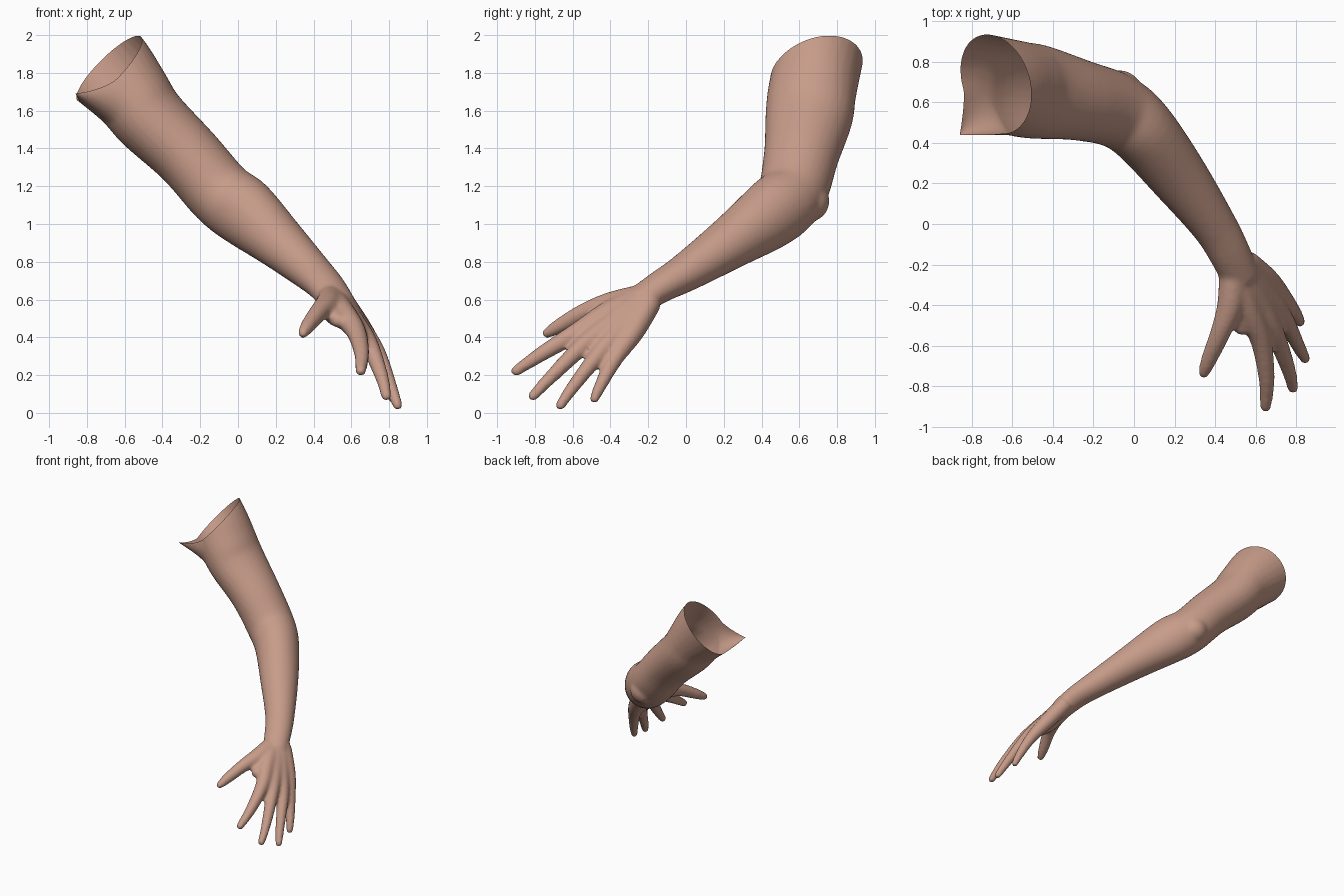
import bpy, bmesh, math
from mathutils import Vector, Matrix

cube = bpy.data.objects.get("Cube")
if cube:
    bpy.data.objects.remove(cube)

SIDES, STEPS = 28, 5
UP = Vector((0, 0, 1))


def spline(stations):
    """Smooth curve through stations of (x, y, z, side radius, upper radius)."""
    s = [stations[0]] + stations + [stations[-1]]
    out = []
    for i in range(1, len(s) - 2):
        for k in range(STEPS):
            t = k / STEPS
            out.append([0.5 * (2 * b + (c - a) * t + (2 * a - 5 * b + 4 * c - d) * t * t
                               + (3 * b - a - 3 * c + d) * t ** 3)
                        for a, b, c, d in zip(*s[i - 1:i + 3])])
    return out + [list(stations[-1])]


def loft(bm, stations):
    """Closed tube with an oval section that follows the stations."""
    path = spline(stations)
    centres = [Vector(p[:3]) for p in path]
    rings = []
    for i, p in enumerate(path):
        t = (centres[min(i + 1, len(path) - 1)] - centres[max(i - 1, 0)]).normalized()
        u = UP.cross(t).normalized()
        v = t.cross(u)
        rings.append([bm.verts.new(centres[i] + u * p[3] * math.cos(a) + v * p[4] * math.sin(a))
                      for a in (2 * math.pi * k / SIDES for k in range(SIDES))])
    for a, b in zip(rings, rings[1:]):
        for k in range(SIDES):
            n = (k + 1) % SIDES
            bm.faces.new((a[k], a[n], b[n], b[k]))
    bm.faces.new(rings[0][::-1])
    bm.faces.new(rings[-1])


def ball(bm, centre, radius):
    bmesh.ops.create_icosphere(bm, subdivisions=3, radius=radius,
                               matrix=Matrix.Translation(centre))


def digit(bm, stations):
    """Round finger with a rounded tip."""
    loft(bm, [(x, y, z, r, r) for x, y, z, r in stations])
    ball(bm, stations[-1][:3], stations[-1][3])


bm = bmesh.new()

# Upper arm, elbow, forearm and wrist
loft(bm, [
    (-0.90, 0.72, 2.04, 0.25, 0.27),
    (-0.68, 0.69, 1.82, 0.235, 0.24),
    (-0.56, 0.665, 1.68, 0.235, 0.21),
    (-0.465, 0.65, 1.555, 0.232, 0.195),
    (-0.265, 0.61, 1.36, 0.20, 0.18),
    (-0.09, 0.56, 1.16, 0.185, 0.18),
    (0.04, 0.46, 1.06, 0.17, 0.185),
    (0.22, 0.235, 0.90, 0.145, 0.14),
    (0.39, 0.00, 0.745, 0.113, 0.103),
    (0.47, -0.14, 0.665, 0.103, 0.085),
    (0.53, -0.27, 0.58, 0.095, 0.075),
])
ball(bm, (-0.07, 0.65, 1.12), 0.11)

# Palm bones run on into the fingers
index_finger = [(0.49, -0.24, 0.61, 0.07), (0.56, -0.42, 0.52, 0.066), (0.625, -0.57, 0.43, 0.053),
                (0.655, -0.76, 0.315, 0.041), (0.65, -0.90, 0.222, 0.029)]
middle_finger = [(0.51, -0.22, 0.61, 0.07), (0.60, -0.37, 0.49, 0.064), (0.69, -0.53, 0.37, 0.05),
                 (0.76, -0.71, 0.195, 0.037), (0.785, -0.81, 0.09, 0.028)]
ring_finger = [(0.53, -0.21, 0.60, 0.07), (0.64, -0.34, 0.45, 0.062), (0.735, -0.455, 0.32, 0.047),
               (0.81, -0.60, 0.135, 0.035), (0.845, -0.665, 0.04, 0.027)]
little_finger = [(0.55, -0.19, 0.59, 0.065), (0.66, -0.28, 0.43, 0.06), (0.745, -0.375, 0.29, 0.045),
                 (0.80, -0.45, 0.15, 0.034), (0.82, -0.485, 0.075, 0.026)]
thumb = [(0.49, -0.24, 0.61, 0.07), (0.475, -0.40, 0.575, 0.065), (0.425, -0.54, 0.53, 0.05),
         (0.37, -0.67, 0.46, 0.04), (0.345, -0.735, 0.422, 0.028)]
thumb_web = [(0.51, -0.28, 0.58, 0.06), (0.51, -0.40, 0.53, 0.06), (0.53, -0.51, 0.49, 0.04)]
for bone in (index_finger, middle_finger, ring_finger, little_finger, thumb, thumb_web):
    digit(bm, bone)

mesh = bpy.data.meshes.new("arm")
bm.to_mesh(mesh)
bm.free()
arm = bpy.data.objects.new("arm", mesh)
bpy.context.collection.objects.link(arm)

# Merge everything into one smooth skin
remesh = arm.modifiers.new("merge", 'REMESH')
remesh.mode = 'VOXEL'
remesh.voxel_size = 0.012
soften = arm.modifiers.new("soften", 'SMOOTH')
soften.factor = 0.5
soften.iterations = 10
bpy.context.view_layer.update()
skin_mesh = bpy.data.meshes.new_from_object(arm.evaluated_get(bpy.context.evaluated_depsgraph_get()))
arm.modifiers.clear()
arm.data = skin_mesh
bpy.data.meshes.remove(mesh)

# Open the shoulder end with a slanted cut
bm = bmesh.new()
bm.from_mesh(skin_mesh)
bmesh.ops.bisect_plane(bm, geom=bm.verts[:] + bm.edges[:] + bm.faces[:],
                       plane_co=(-0.68, 0.69, 1.82), plane_no=(-1, -0.37, 1), clear_outer=True)

# Pull one corner of the rim out into a small flap
rim = [v for v in bm.verts if v.is_boundary]
tip = Vector((-0.86, 0.44, 1.69))
corner = min(rim, key=lambda v: (v.co - tip).length).co.copy()
for v in bm.verts:
    fall = max(0, 1 - (v.co - corner).length / 0.17)
    v.co += (tip - corner) * fall ** 1.5
bm.to_mesh(skin_mesh)
bm.free()

# Skin colour
skin = bpy.data.materials.new("skin")
skin.use_nodes = True
colour = (0.57, 0.33, 0.25, 1)
skin.diffuse_color = colour
skin.node_tree.nodes["Principled BSDF"].inputs["Base Color"].default_value = colour
skin_mesh.materials.clear()
skin_mesh.materials.append(skin)
for p in skin_mesh.polygons:
    p.use_smooth = True
